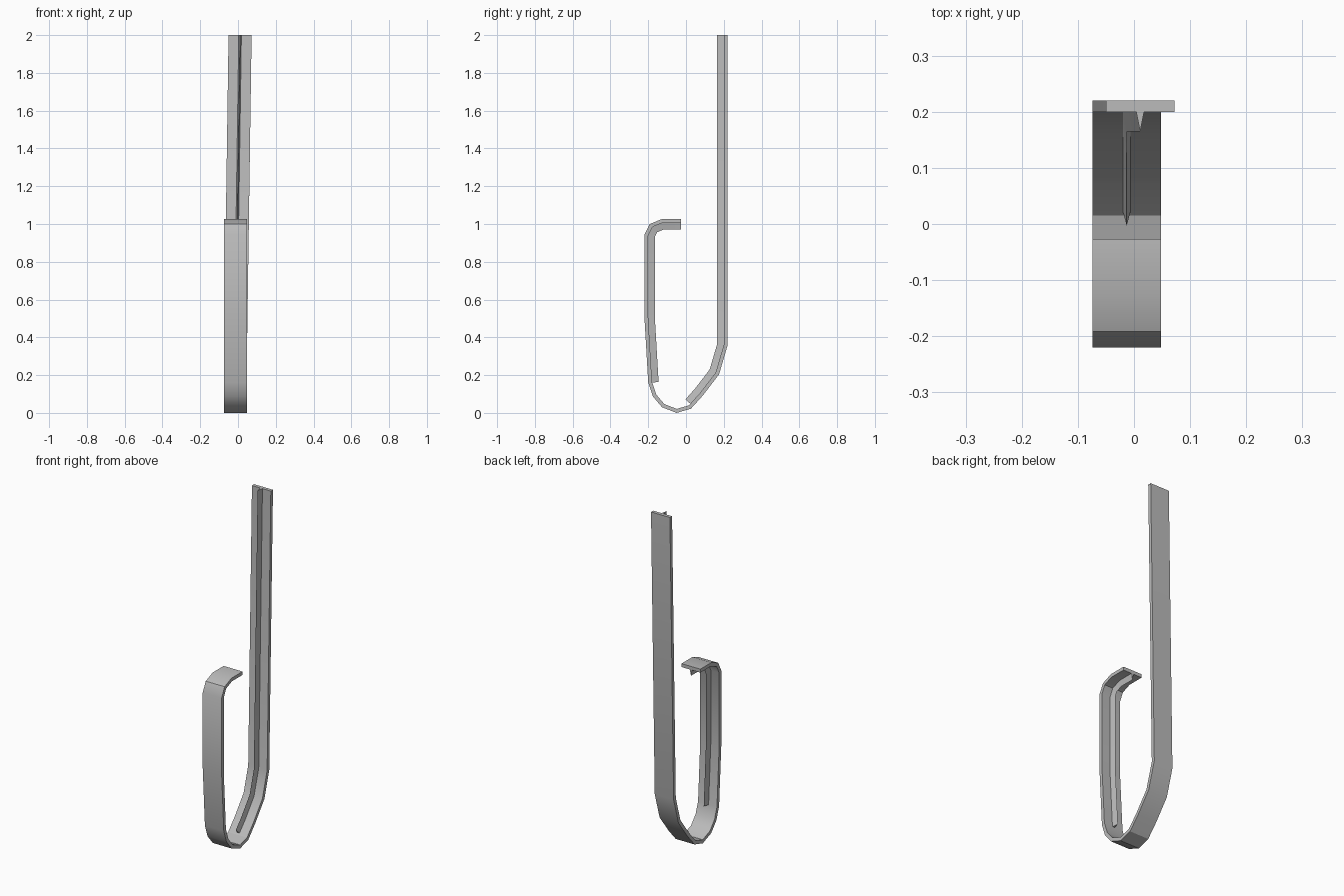
import bpy, bmesh, math
from mathutils import Vector

old = bpy.data.objects.get("Cube")
if old:
    bpy.data.objects.remove(old, do_unlink=True)

grey = bpy.data.materials.new("plain_grey")
grey.use_nodes = True
colour = (0.5, 0.5, 0.5, 1)
grey.diffuse_color = colour
grey.node_tree.nodes["Principled BSDF"].inputs["Base Color"].default_value = colour

# Outer side profile of the hook (y, z), from the short tip round to the long top
PATH = [(-0.027, 1.026), (-0.128, 1.026), (-0.192, 1.0), (-0.22, 0.944),
        (-0.22, 0.505), (-0.2, 0.16), (-0.175, 0.087), (-0.127, 0.03),
        (-0.05, 0), (0.026, 0.022), (0.09, 0.093), (0.175, 0.204),
        (0.22, 0.357), (0.22, 2)]
CENTRE, LEAN = -0.013, 0.024
THICK, RIB_DEPTH = 0.02, 0.055


def mitre_normals(path):
    """Inward offset direction at every path point, scaled for mitred corners."""
    pts = [Vector(p) for p in path]
    seg = [(b - a).normalized() for a, b in zip(pts, pts[1:])]
    nor = [Vector((-d.y, d.x)) for d in seg]
    out = [nor[0]]
    for a, b in zip(nor, nor[1:]):
        out.append((a + b) / (1 + a.dot(b)))
    return pts, out + [nor[-1]]


def sweep(name, path, section):
    """Sweep a closed (x, inward depth) section along the path."""
    pts, nor = mitre_normals(path)
    bm = bmesh.new()
    rings = []
    for p, n in zip(pts, nor):
        # the long shank leans sideways towards its top
        x0 = CENTRE + (LEAN if p.y > 1.9 else 0)
        ring = []
        for x, depth in section:
            q = p + n * depth
            ring.append(bm.verts.new((x0 + x, q.x, q.y)))
        rings.append(ring)
    count = len(section)
    for a, b in zip(rings, rings[1:]):
        for i in range(count):
            j = (i + 1) % count
            bm.faces.new((a[i], a[j], b[j], b[i]))
    bm.faces.new(rings[0])
    bm.faces.new(rings[-1])
    bmesh.ops.recalc_face_normals(bm, faces=bm.faces)
    mesh = bpy.data.meshes.new(name)
    bm.to_mesh(mesh)
    bm.free()
    mesh.materials.append(grey)
    obj = bpy.data.objects.new(name, mesh)
    bpy.context.collection.objects.link(obj)
    bpy.ops.object.select_all(action='DESELECT')
    obj.select_set(True)
    bpy.context.view_layer.objects.active = obj
    bpy.ops.object.shade_smooth_by_angle(angle=math.radians(30))
    return obj


# Flat band
half = 0.061
sweep("hook_band", PATH, [(-half, 0), (half, 0), (half, THICK), (-half, THICK)])

# Triangular stiffening ribs along the inside, left out at the bottom of the bend
rib = [(-0.007, THICK), (0.007, THICK), (0, RIB_DEPTH)]
sweep("front_rib", PATH[:6], rib)
sweep("back_rib", [(0.038, 0.035)] + PATH[10:], rib)
